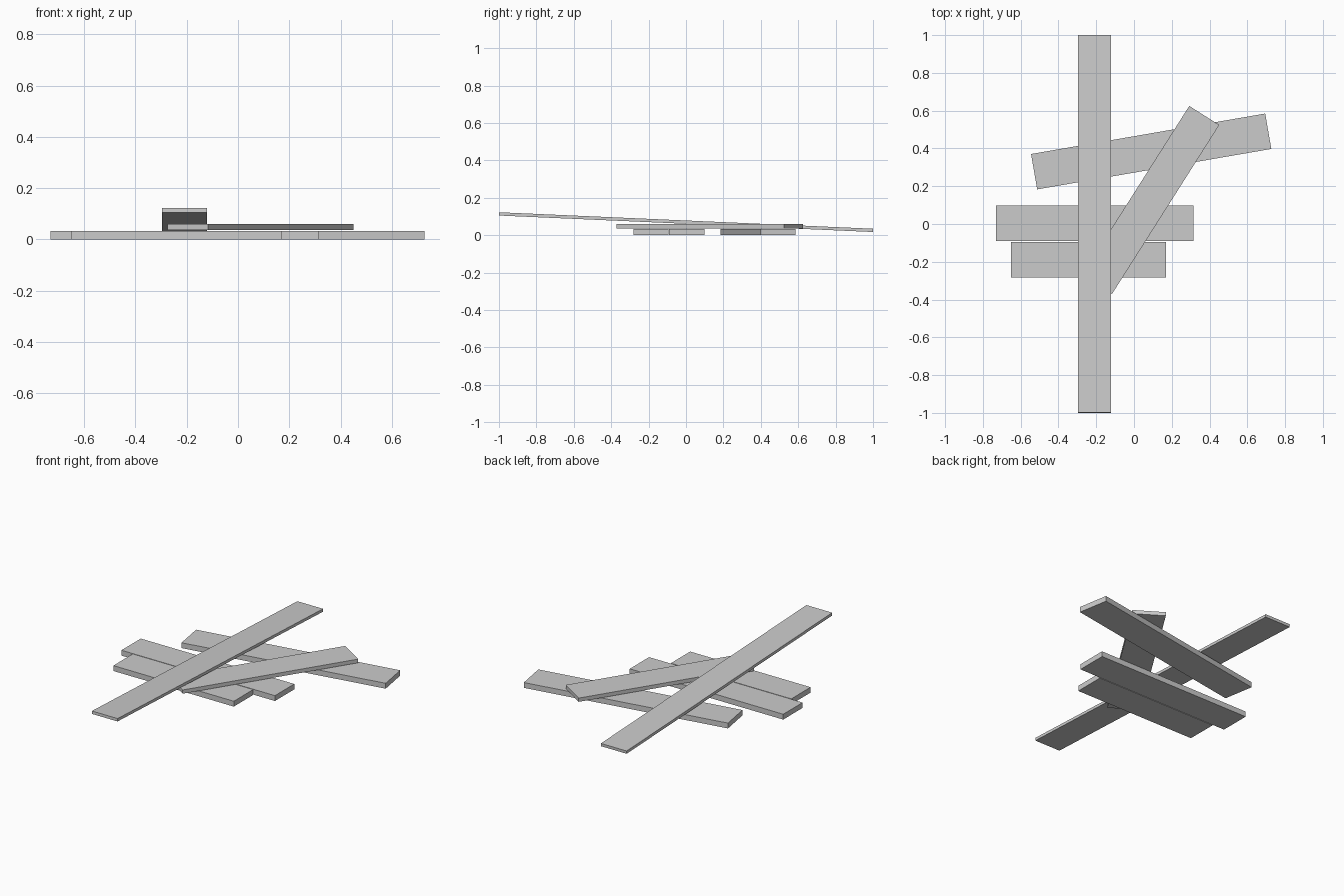
import bpy
import bmesh
from math import radians, atan2
from mathutils import Matrix, Vector

default = bpy.data.objects.get("Cube")
if default:
    bpy.data.objects.remove(default, do_unlink=True)

grey = bpy.data.materials.new("plank_grey")
grey.use_nodes = True
colour = (0.6, 0.6, 0.6, 1)
grey.diffuse_color = colour
grey.node_tree.nodes["Principled BSDF"].inputs["Base Color"].default_value = colour


def plank(name, centre, size, turn=0, tilt=0):
    """Flat board: turn spins it about z, tilt lifts it about x."""
    bm = bmesh.new()
    bmesh.ops.create_cube(bm, size=1)
    bmesh.ops.scale(bm, vec=Vector(size), verts=bm.verts)
    mesh = bpy.data.meshes.new(name)
    bm.to_mesh(mesh)
    bm.free()
    mesh.materials.append(grey)
    obj = bpy.data.objects.new(name, mesh)
    obj.matrix_world = (Matrix.Translation(centre)
                        @ Matrix.Rotation(turn, 4, "Z")
                        @ Matrix.Rotation(tilt, 4, "X"))
    bpy.context.collection.objects.link(obj)
    return obj


# Boards lying on the ground
THICK = 0.033
plank("middle_ground_plank", (-0.208, 0.004, THICK / 2), (1.045, 0.188, THICK))
plank("front_ground_plank", (-0.241, -0.188, THICK / 2), (0.82, 0.188, THICK))
plank("back_ground_plank", (0.091, 0.384, THICK / 2), (1.258, 0.19, THICK),
      turn=radians(9.8))

# Board resting across the ground boards
plank("diagonal_plank", (0.088, 0.127, 0.0485), (1.06, 0.188, 0.023),
      turn=radians(57.6))

# Long sloping board on top, higher at the front
plank("long_top_plank", (-0.208, 0, 0.07), (0.175, 2, 0.0175),
      tilt=-atan2(0.088, 2))
